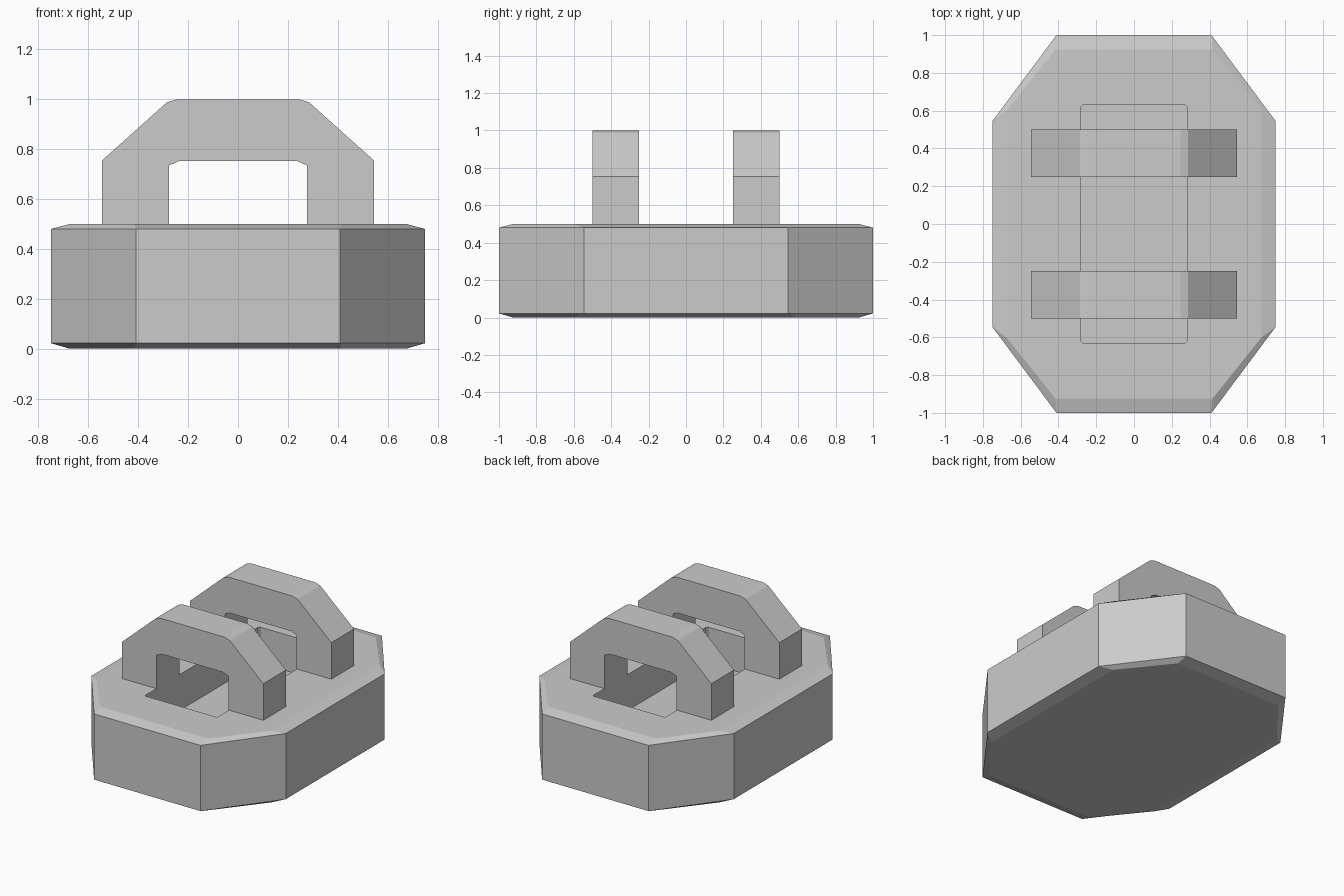
import bpy, bmesh

if "Cube" in bpy.data.objects:
    bpy.data.objects.remove(bpy.data.objects["Cube"])


def make_object(name, bm):
    bmesh.ops.recalc_face_normals(bm, faces=bm.faces)
    mesh = bpy.data.meshes.new(name)
    bm.to_mesh(mesh)
    bm.free()
    obj = bpy.data.objects.new(name, mesh)
    bpy.context.collection.objects.link(obj)
    return obj


def loft(name, rings):
    """Bridge equal-length closed rings and cap both ends."""
    bm = bmesh.new()
    loops = [[bm.verts.new(p) for p in ring] for ring in rings]
    n = len(loops[0])
    for a, b in zip(loops, loops[1:]):
        for i in range(n):
            j = (i + 1) % n
            bm.faces.new((a[i], a[j], b[j], b[i]))
    bm.faces.new(loops[0][::-1])
    bm.faces.new(loops[-1])
    return make_object(name, bm)


def octagon(front, side, z):
    """Octagon from the corner on the end edge and the corner on the side edge."""
    (ax, ay), (bx, by) = front, side
    return [(ax, ay, z), (bx, by, z), (bx, -by, z), (ax, -ay, z),
            (-ax, -ay, z), (-bx, -by, z), (-bx, by, z), (-ax, ay, z)]


# Chamfered octagonal base
inner = ((0.415, 0.925), (0.675, 0.6))
outer = ((0.41, 1.0), (0.75, 0.545))
base = loft("base", [octagon(*inner, 0), octagon(*outer, 0.022),
                     octagon(*outer, 0.48), octagon(*inner, 0.5)])

# Recess in the top of the base, with slightly cut corners
recess = ((0.272, 0.63), (0.28, 0.622))
cutter = loft("recess_cutter", [octagon(*recess, 0.25), octagon(*recess, 0.7)])
cutter.hide_render = True
cutter.display_type = 'WIRE'
cut = base.modifiers.new("recess", 'BOOLEAN')
cut.operation = 'DIFFERENCE'
cut.object = cutter
cut.solver = 'EXACT'

# Two arched handles, each a mirrored half profile extruded along y
half = [(0.545, 0.5), (0.545, 0.755), (0.285, 0.988), (0.245, 1.0)]
half_inner = [(0.237, 0.752), (0.277, 0.735), (0.277, 0.5)]
profile = (half + [(-x, z) for x, z in reversed(half)]
           + [(-x, z) for x, z in reversed(half_inner)] + half_inner)
for name, y in (("front_arch", -0.375), ("back_arch", 0.375)):
    loft(name, [[(x, y + d, z) for x, z in profile] for d in (-0.125, 0.125)])
